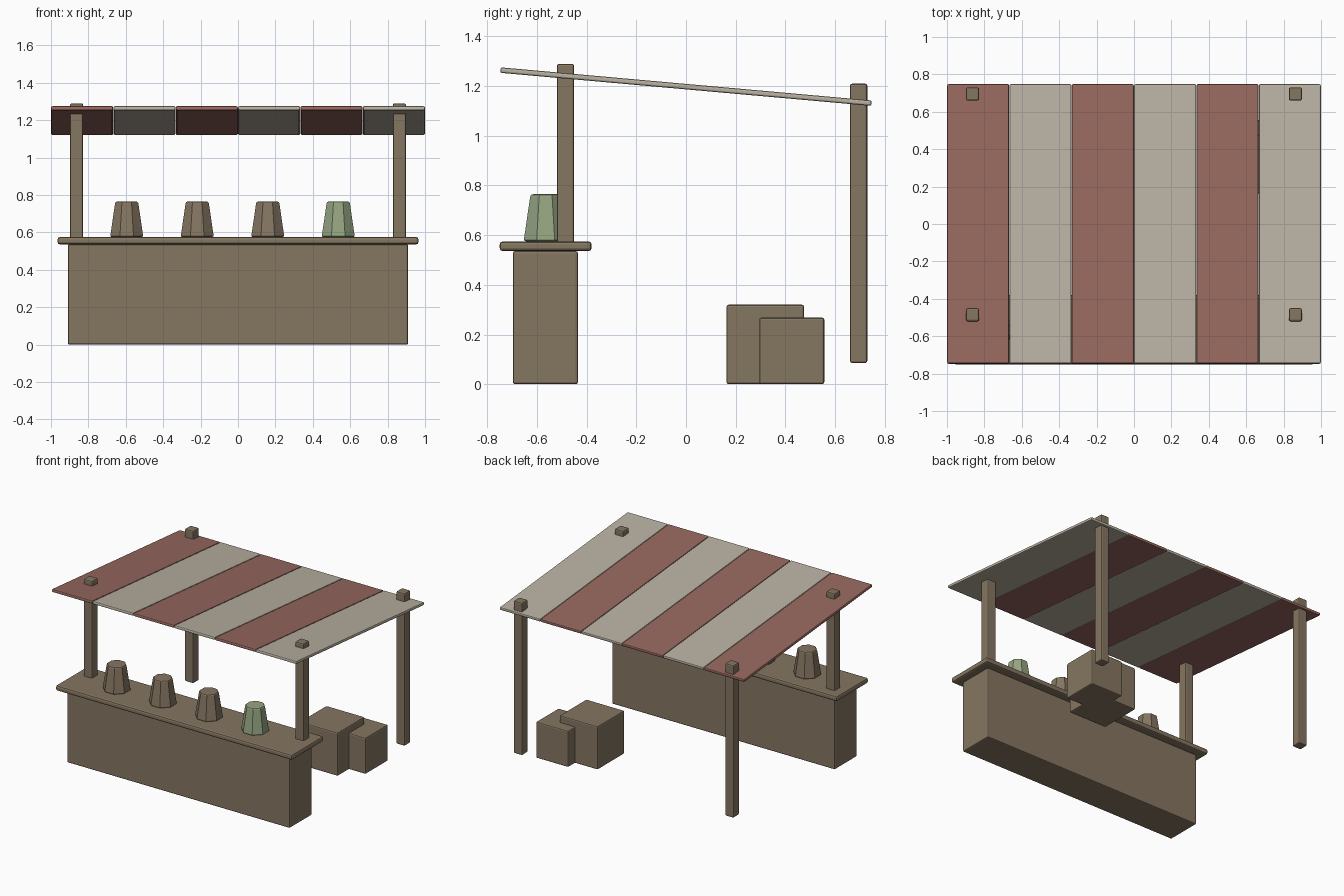
import bpy
import math

cube = bpy.data.objects.get("Cube")
if cube:
    bpy.data.objects.remove(cube, do_unlink=True)


def material(name, color):
    m = bpy.data.materials.new(name)
    m.use_nodes = True
    m.diffuse_color = (*color, 1)
    for node in m.node_tree.nodes:
        if node.type == 'BSDF_PRINCIPLED':
            node.inputs["Base Color"].default_value = (*color, 1)
    return m


wood = material("brown wood", (0.235, 0.18, 0.12))
red = material("faded red cloth", (0.31, 0.14, 0.115))
cream = material("cream cloth", (0.49, 0.445, 0.365))
green = material("pale green", (0.30, 0.37, 0.22))


def finish(obj, name, mat, bevel):
    obj.name = name
    obj.data.materials.append(mat)
    mod = obj.modifiers.new("soft edges", 'BEVEL')
    mod.width = bevel
    mod.segments = 2
    mod.limit_method = 'ANGLE'
    mod.angle_limit = math.radians(50)
    return obj


def box(name, x, y, z, mat, bevel=0.009):
    """Bevelled block spanning the given (low, high) ranges."""
    spans = (x, y, z)
    bpy.ops.mesh.primitive_cube_add(size=1, location=[sum(s) / 2 for s in spans])
    obj = bpy.context.object
    obj.scale = [s[1] - s[0] for s in spans]
    bpy.ops.object.transform_apply(location=False, rotation=False, scale=True)
    return finish(obj, name, mat, bevel)


# Counter
box("counter_body", (-0.91, 0.91), (-0.697, -0.435), (0, 0.536), wood)
box("counter_top", (-0.965, 0.965), (-0.75, -0.38), (0.536, 0.575), wood, 0.012)

# Canopy posts
POST_X, HALF, POST_LENGTH = 0.863, 0.035, 1.125
for side, x in (("left", POST_X), ("right", -POST_X)):
    for end, y, top in (("front", -0.485, 1.29), ("back", 0.695, 1.21)):
        box(f"{end}_{side}_post", (x - HALF, x + HALF), (y - HALF, y + HALF),
            (top - POST_LENGTH, top), wood)

# Sloping striped canopy
STRIPES = 6
pitch = 2 / STRIPES
for i in range(STRIPES):
    start = -1 + i * pitch
    stripe = box(f"canopy_stripe_{i + 1}", (start + 0.001, start + pitch - 0.001),
                 (-0.75, 0.75), (1.187, 1.209), cream if i % 2 else red, 0.007)
    stripe.rotation_euler.x = math.radians(-5.1)

# Upturned cups on the counter
for i in range(4):
    bpy.ops.mesh.primitive_cone_add(vertices=8, radius1=0.096, radius2=0.066, depth=0.19,
                                    location=(-0.595 + i * 0.377, -0.565, 0.67),
                                    rotation=(0, 0, math.pi / 8))
    cup = finish(bpy.context.object, f"cup_{i + 1}", green if i == 3 else wood, 0.01)

# Crates behind the counter
box("large_crate", (0.388, 0.70), (0.163, 0.476), (0, 0.32), wood)
box("small_crate", (0.572, 0.835), (0.295, 0.557), (0, 0.268), wood)
